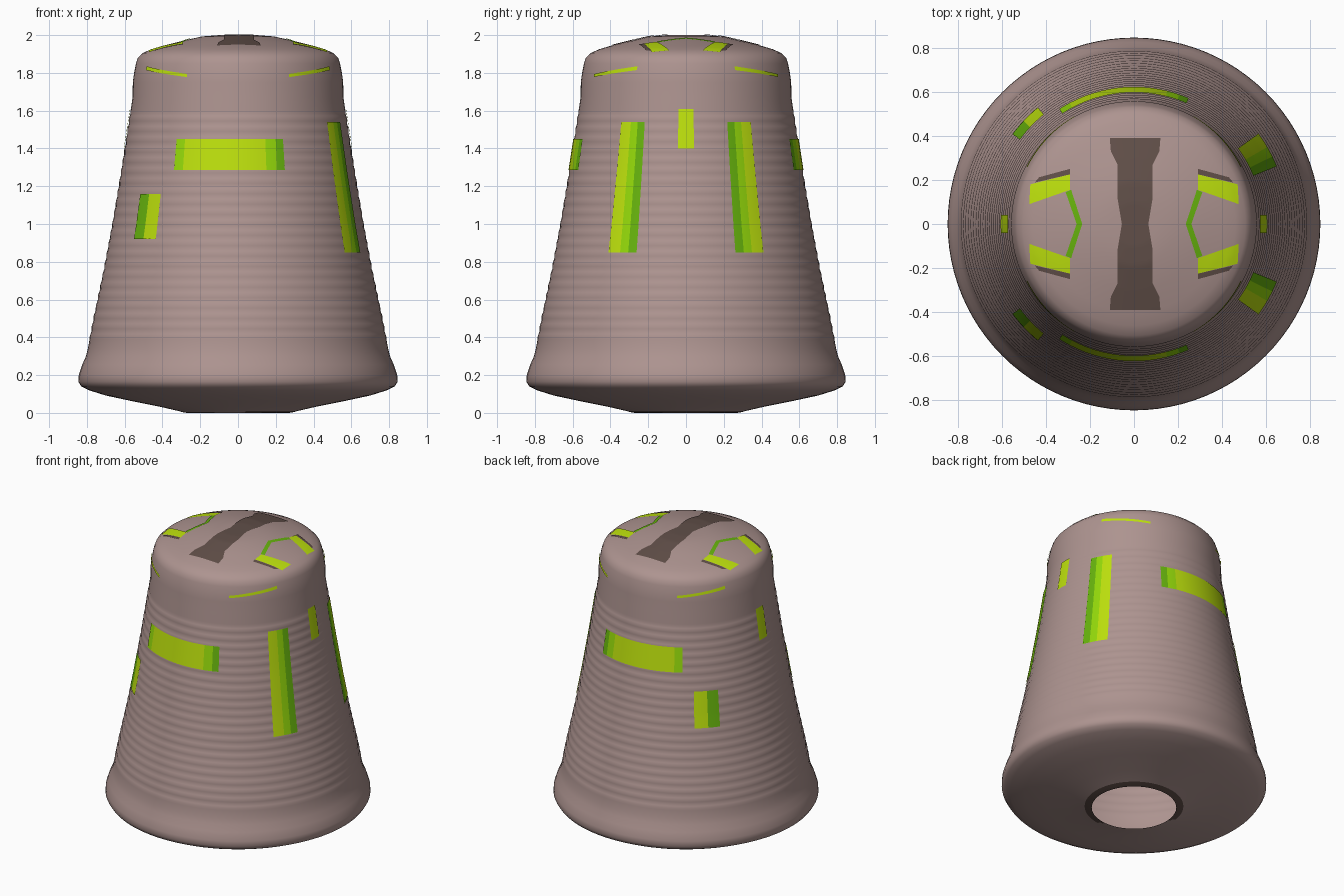
import bpy, bmesh
from math import sin, cos, radians, pi, hypot
from mathutils import Vector

if "Cube" in bpy.data.objects:
    bpy.data.objects.remove(bpy.data.objects["Cube"])


def material(name, srgb):
    col = [c / 12.92 if c <= 0.04 else ((c + 0.055) / 1.055) ** 2.4 for c in srgb] + [1]
    m = bpy.data.materials.new(name)
    m.use_nodes = True
    m.diffuse_color = col
    bsdf = m.node_tree.nodes["Principled BSDF"]
    bsdf.inputs["Base Color"].default_value = col
    bsdf.inputs["Roughness"].default_value = 0.8
    return m


CLAY = material("dusty pink", (0.68, 0.58, 0.565))
DARK = material("dark brown", (0.38, 0.31, 0.285))
LIME = material("lime", (0.74, 0.88, 0.05))
LEAF = material("bright green", (0.58, 0.85, 0.04))
GREEN = material("green", (0.40, 0.70, 0.05))

# Profiles as (radius, height)
UNDERSIDE = [(0.27, 0), (0.29, 0.003), (0.315, 0.01), (0.42, 0.034), (0.57, 0.064),
             (0.70, 0.092), (0.79, 0.12), (0.83, 0.14)]
WALL = [(0.845, 0.165), (0.843, 0.2), (0.825, 0.255), (0.805, 0.3), (0.795, 0.34),
        (0.765, 0.5), (0.71, 0.76), (0.665, 1.0), (0.618, 1.28), (0.584, 1.5),
        (0.558, 1.67), (0.557, 1.75), (0.55, 1.8), (0.54, 1.85)]
CAP = [(0.53, 1.88), (0.505, 1.905), (0.46, 1.925), (0.4, 1.943), (0.3, 1.968),
       (0.19, 1.993), (0.1, 2.0), (0, 2.0)]


def interp(pairs, t):
    pairs = sorted(pairs)
    for (a, fa), (b, fb) in zip(pairs, pairs[1:]):
        if a <= t <= b:
            return fa + (fb - fa) * (t - a) / (b - a)
    return pairs[-1][1] if t > pairs[-1][0] else pairs[0][1]


def wall_radius(z):
    return interp([(h, r) for r, h in WALL], z)


def cap_height(r):
    return interp(CAP + WALL[-1:], r)


def finish(name, bm, mats):
    me = bpy.data.meshes.new(name)
    bm.to_mesh(me)
    bm.free()
    for m in mats:
        me.materials.append(m)
    ob = bpy.data.objects.new(name, me)
    bpy.context.collection.objects.link(ob)
    me.shade_smooth()
    return ob


# Revolved body with fine ridges and an open hole underneath
def build_body(segments=96, pitch=0.055):
    low = [p for p in WALL if p[1] < 0.39]
    high = [p for p in WALL if p[1] > 1.6]
    ridged = []
    for k in range(89):
        z = 0.39 + k * pitch / 4
        ridged.append((wall_radius(z) + 0.002 * sin(k * pi / 2), z))
    profile = UNDERSIDE + low + ridged + high + CAP[:-1]
    bm = bmesh.new()
    rings = []
    for r, z in profile:
        rings.append([bm.verts.new((r * cos(2 * pi * j / segments),
                                    r * sin(2 * pi * j / segments), z))
                      for j in range(segments)])
    for a, b in zip(rings, rings[1:]):
        for j in range(segments):
            k = (j + 1) % segments
            f = bm.faces.new((a[j], a[k], b[k], b[j]))
            c = f.calc_center_median()
            # dark partial ring round the hole
            if hypot(c.x, c.y) < 0.316 and c.z < 0.1 and c.x + c.y > -0.27:
                f.material_index = 1
    bm.faces.new(rings[-1])
    return finish("body", bm, [CLAY, DARK])


build_body()


def on_wall(angle, z):
    r = wall_radius(z) + 0.005
    return Vector((r * cos(radians(angle)), r * sin(radians(angle)), z))


def on_cap(x, y):
    return Vector((x, y, cap_height(hypot(x, y)) + 0.004))


# Thin plate: a four-cornered patch laid onto the surface
def plate(name, corners, surface, mat, nu=10, nv=10):
    a, b, c, d = [Vector(p) for p in corners]
    bm = bmesh.new()
    grid = []
    for i in range(nu + 1):
        u = i / nu
        lo, hi = a.lerp(b, u), d.lerp(c, u)
        grid.append([bm.verts.new(surface(*lo.lerp(hi, j / nv))) for j in range(nv + 1)])
    for g, h in zip(grid, grid[1:]):
        for j in range(nv):
            f = bm.faces.new((g[j], h[j], h[j + 1], g[j + 1]))
            f.normal_update()
            if f.normal.dot(f.calc_center_median() - Vector((0, 0, 1))) < 0:
                f.normal_flip()
    return finish(name, bm, [mat])


def band(name, a0, a1, z0, z1, mat):
    plate(name, [(a0, z0), (a1, z0), (a1, z1), (a0, z1)], on_wall, mat, 12, 16)


for s, side in ((-1, "front"), (1, "back")):
    # Wide panel
    for n, x0, x1, mat in (("edge_right", -33, -28, LEAF), ("middle", -28, 14, LIME),
                           ("edge_left", 14, 19.5, LEAF), ("end_left", 19.5, 23.5, GREEN)):
        band(f"{side}_panel_{n}", s * (90 - x0), s * (90 - x1), 1.285, 1.45, mat)
    # Long strips on the left side, short patches on the right side
    for n, a0, a1, mat in (("inner", 22, 26, GREEN), ("middle", 26, 30, LEAF),
                           ("outer", 30, 36, LIME)):
        band(f"{side}_long_strip_{n}", s * a0, s * a1, 0.85, 1.54, mat)
    for n, a0, a1, mat in (("inner", 36.5, 43, GREEN), ("outer", 43, 50.5, LIME)):
        band(f"{side}_short_patch_{n}", s * (180 - a0), s * (180 - a1), 0.92, 1.16, mat)

for sx, hand in ((1, "left"), (-1, "right")):
    middle = 0 if sx > 0 else 180
    band(f"{hand}_small_patch", middle - 4, middle + 4, 1.4, 1.61, LIME)
    for sy, side in ((-1, "front"), (1, "back")):
        # Slanted slivers below the cap
        a0, a1 = [sy * a if sx > 0 else 180 - sy * a for a in (28, 61)]
        plate(f"{side}_{hand}_sliver", [(a0, 1.815), (a1, 1.778), (a1, 1.794), (a0, 1.835)],
              on_wall, LIME, 16, 2)

        def mirrored(points):
            return [(sx * x, sy * y) for x, y in points]

        # Cap marks: lime patch, brown edge and green chevron
        plate(f"{side}_{hand}_cap_patch",
              mirrored([(0.29, 0.155), (0.475, 0.09), (0.47, 0.18), (0.29, 0.225)]), on_cap, LIME)
        plate(f"{side}_{hand}_cap_patch_edge",
              mirrored([(0.29, 0.225), (0.45, 0.188), (0.43, 0.212), (0.29, 0.25)]), on_cap, DARK)
        plate(f"{side}_{hand}_chevron",
              mirrored([(0.235, 0), (0.26, 0), (0.31, 0.145), (0.285, 0.155)]), on_cap, GREEN, 3)

# Brown bar across the cap, narrow at the waist and wide at the ends
for s, side in ((-1, "front"), (1, "back")):
    steps = [(0.055, 0), (0.075, 0.12), (0.075, 0.27), (0.105, 0.33), (0.11, 0.39)]
    for i, ((w0, y0), (w1, y1)) in enumerate(zip(steps, steps[1:])):
        plate(f"{side}_cap_bar_{i + 1}",
              [(-w0, s * y0), (w0 + 0.01, s * y0), (w1 + 0.01, s * y1), (-w1, s * y1)],
              on_cap, DARK)
